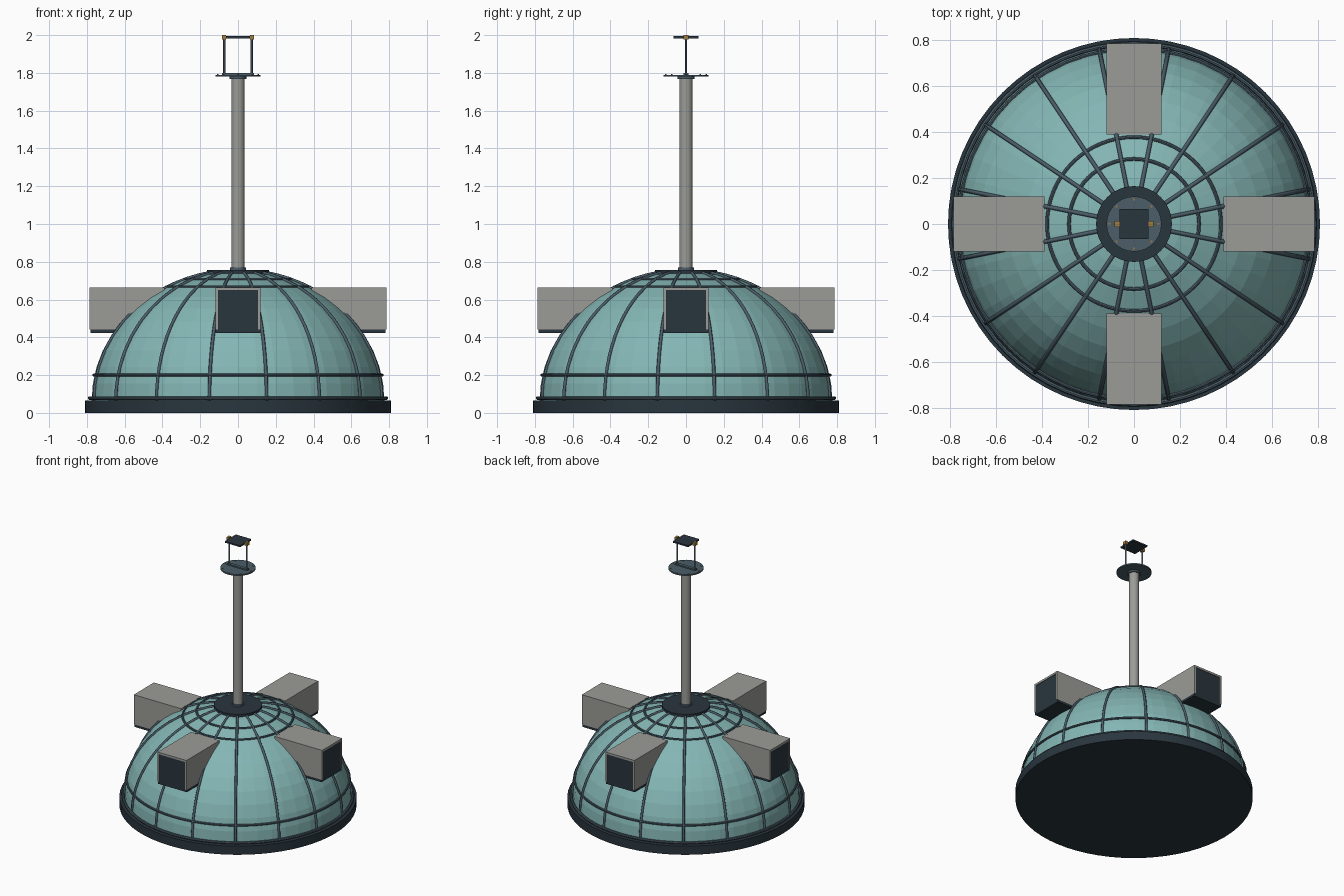
import bpy, math
from math import sin, cos, pi, sqrt

if "Cube" in bpy.data.objects:
    bpy.data.objects.remove(bpy.data.objects["Cube"])


def material(name, rgb):
    m = bpy.data.materials.new(name)
    m.diffuse_color = (*rgb, 1)
    m.use_nodes = True
    m.node_tree.nodes["Principled BSDF"].inputs["Base Color"].default_value = m.diffuse_color
    return m


TEAL = material("teal_shell", (0.23, 0.47, 0.46))
DARK = material("dark_metal", (0.022, 0.036, 0.048))
STEEL = material("blue_steel", (0.07, 0.11, 0.14))
GREY = material("light_grey", (0.33, 0.33, 0.31))
BRASS = material("brass", (0.35, 0.2, 0.05))

DOME_R, DOME_H, DOME_Z = 0.775, 0.69, 0.065


def dome_z(r):
    return DOME_Z + DOME_H * sqrt(max(0, 1 - (r / DOME_R) ** 2))


def dome_r(z):
    return DOME_R * sqrt(max(0, 1 - ((z - DOME_Z) / DOME_H) ** 2))


def finish(name, mat, smooth=False):
    o = bpy.context.object
    o.name = name
    o.data.materials.append(mat)
    if smooth:
        bpy.ops.object.shade_smooth_by_angle()
    return o


def cyl(name, r, z0, z1, mat, x=0, y=0, n=32):
    bpy.ops.mesh.primitive_cylinder_add(vertices=n, radius=r, depth=z1 - z0,
                                        location=(x, y, (z0 + z1) / 2))
    return finish(name, mat, True)


def box(name, lo, hi, mat, angle=0):
    # box given by corners, turned about the central axis
    c = [(a + b) / 2 for a, b in zip(lo, hi)]
    loc = (c[0] * cos(angle) - c[1] * sin(angle),
           c[0] * sin(angle) + c[1] * cos(angle), c[2])
    bpy.ops.mesh.primitive_cube_add(size=1, location=loc, rotation=(0, 0, angle))
    o = finish(name, mat)
    o.scale = [b - a for a, b in zip(lo, hi)]
    return o


def ring(name, r, z, thick):
    bpy.ops.mesh.primitive_torus_add(major_radius=r, minor_radius=thick, location=(0, 0, z),
                                     major_segments=64, minor_segments=8)
    return finish(name, STEEL, True)


# base plinth
cyl("base_plinth", 0.81, 0, 0.065, DARK, n=64)

# faceted dome shell, lathed from an elliptical profile
SEG, ROWS = 48, 12
verts, faces = [], []
for i in range(ROWS):
    t = i / ROWS * pi / 2
    for j in range(SEG):
        a = 2 * pi * j / SEG
        verts.append((DOME_R * cos(t) * cos(a), DOME_R * cos(t) * sin(a),
                      DOME_Z + DOME_H * sin(t)))
verts.append((0, 0, DOME_Z + DOME_H))
for i in range(ROWS - 1):
    for j in range(SEG):
        k = (j + 1) % SEG
        faces.append((i * SEG + j, i * SEG + k, (i + 1) * SEG + k, (i + 1) * SEG + j))
last = (ROWS - 1) * SEG
faces += [(last + j, last + (j + 1) % SEG, len(verts) - 1) for j in range(SEG)]
mesh = bpy.data.meshes.new("dome_shell")
mesh.from_pydata(verts, [], faces)
mesh.materials.append(TEAL)
bpy.context.collection.objects.link(bpy.data.objects.new("dome_shell", mesh))

# meridian ribs
ribs = bpy.data.curves.new("dome_ribs", 'CURVE')
ribs.dimensions = '3D'
ribs.bevel_depth = 0.009
ribs.bevel_resolution = 1
ribs.materials.append(STEEL)
for j in range(16):
    a = 2 * pi * (j + 0.5) / 16
    s = ribs.splines.new('POLY')
    s.points.add(16)
    for i, p in enumerate(s.points):
        t = i / 16 * math.radians(79)
        r = (DOME_R + 0.002) * cos(t)
        p.co = (r * cos(a), r * sin(a), DOME_Z + (DOME_H + 0.002) * sin(t), 1)
bpy.context.collection.objects.link(bpy.data.objects.new("dome_ribs", ribs))

# horizontal hoops
ring("foot_hoop", 0.785, 0.078, 0.01)
ring("lower_hoop", dome_r(0.2) + 0.003, 0.2, 0.008)
ring("upper_hoop", 0.378, dome_z(0.378), 0.008)
ring("top_hoop", 0.283, dome_z(0.283), 0.008)

# four window dormers
for k, side in enumerate(("right", "back", "left", "front")):
    a = k * pi / 2
    box(side + "_dormer_roof", (0.39, -0.12, 0.65), (0.785, 0.12, 0.665), GREY, a)
    for s, tag in ((-1, "a"), (1, "b")):
        y = sorted((s * 0.107, s * 0.12))
        box(side + "_dormer_cheek_" + tag, (0.39, y[0], 0.442), (0.785, y[1], 0.65), GREY, a)
    box(side + "_dormer_window", (0.40, -0.107, 0.442), (0.78, 0.107, 0.65), DARK, a)
    box(side + "_dormer_sill", (0.40, -0.12, 0.424), (0.78, 0.12, 0.442), DARK, a)

# crown cap and mast
cyl("crown_cap", 0.165, 0.735, 0.757, DARK, n=48)
cyl("mast_foot", 0.042, 0.757, 0.77, STEEL)
cyl("mast", 0.035, 0.757, 1.775, GREY, n=24)
cyl("mast_collar", 0.045, 1.768, 1.782, STEEL)
cyl("mast_platform", 0.12, 1.78, 1.79, STEEL)

# platform bolts
for j in range(8):
    a = j * pi / 4
    cyl("platform_bolt", 0.005, 1.788, 1.794, BRASS, 0.107 * cos(a), 0.107 * sin(a), 8)

# yoke with a flat panel on top
box("yoke_foot", (-0.085, -0.012, 1.79), (0.085, 0.012, 1.799), STEEL)
for s, tag in ((-1, "left"), (1, "right")):
    cyl("yoke_post_" + tag, 0.0065, 1.79, 1.985, STEEL, s * 0.073, 0, 12)
    box("yoke_bracket_" + tag, (s * 0.074 - 0.011, -0.013, 1.976),
        (s * 0.074 + 0.011, 0.013, 2.0), BRASS)
box("top_panel", (-0.064, -0.066, 1.983), (0.064, 0.066, 1.994), DARK)
